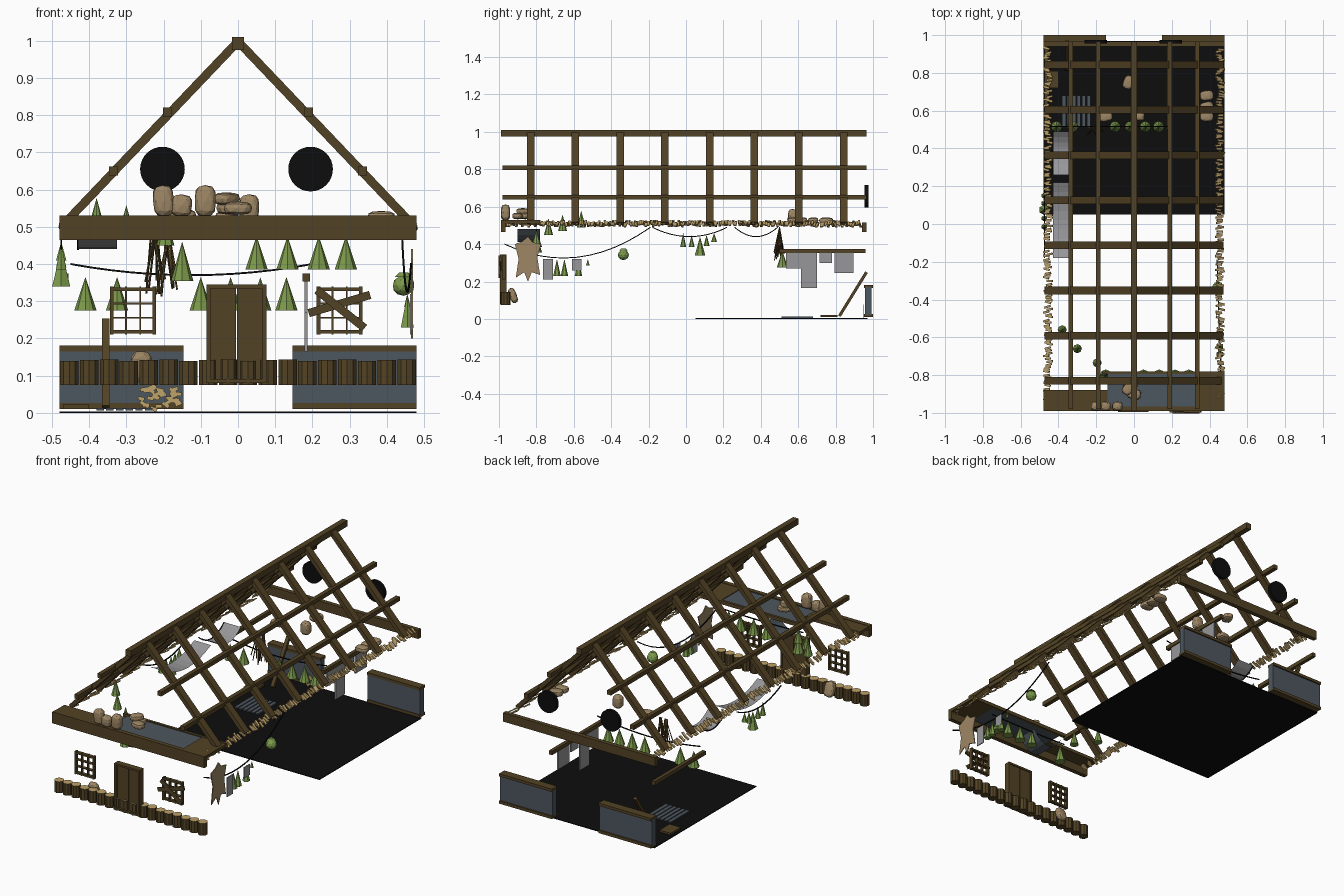
import bpy, bmesh, math, random
from mathutils import Vector, Matrix, Euler

random.seed(4)
old = bpy.data.objects.get("Cube")
if old:
    bpy.data.objects.remove(old)


def material(name, r, g, b):
    m = bpy.data.materials.new(name)
    m.use_nodes = True
    m.diffuse_color = (r, g, b, 1)
    m.node_tree.nodes["Principled BSDF"].inputs["Base Color"].default_value = (r, g, b, 1)
    return m


WOOD = material("dark timber", .085, .055, .018)
BLACK = material("black", .004, .004, .004)
SLATE = material("slate", .075, .095, .115)
CLOTH = material("grey cloth", .31, .31, .32)
SACK = material("sackcloth", .34, .24, .13)
STRAW = material("straw", .52, .36, .14)
GREEN = material("leaf green", .2, .32, .07)


class Part:
    """Collects simple solids into one named object."""

    def __init__(self, name, *mats):
        self.name, self.mats, self.bm = name, mats, bmesh.new()

    def box(self, x0, x1, y0, y1, z0, z1):
        lo, hi = Vector((x0, y0, z0)), Vector((x1, y1, z1))
        m = Matrix.Translation((lo + hi) / 2) @ Matrix.Diagonal((hi - lo).to_4d())
        bmesh.ops.create_cube(self.bm, size=1, matrix=m)

    def beam(self, a, b, w, h):
        a, b = Vector(a), Vector(b)
        rot = (b - a).to_track_quat('Y', 'Z').to_matrix().to_4x4()
        m = Matrix.Translation((a + b) / 2) @ rot @ Matrix.Diagonal((w, (b - a).length, h, 1))
        bmesh.ops.create_cube(self.bm, size=1, matrix=m)

    def cone(self, x, y, z, r, top, h, n=8):
        m = Matrix.Translation((x, y, z + h / 2))
        bmesh.ops.create_cone(self.bm, cap_ends=True, segments=n, radius1=r, radius2=top, depth=h, matrix=m)

    def blob(self, loc, size, rot=(0, 0, 0), power=.65):
        made = bmesh.ops.create_icosphere(self.bm, subdivisions=2, radius=1)["verts"]
        m = Matrix.Translation(loc) @ Euler(rot).to_matrix().to_4x4()
        for v in made:
            v.co = m @ Vector([math.copysign(abs(c) ** power, c) * s / 2 for c, s in zip(v.co, size)])

    def rope(self, pts, w=.005):
        for a, b in zip(pts, pts[1:]):
            self.beam(a, b, w, w)

    def swag(self, x0, x1, y0, y1, z, dip, along_y=True):
        n = 8
        made = bmesh.ops.create_grid(self.bm, x_segments=n, y_segments=n, size=1)["verts"]
        for v in made:
            u, w, _ = v.co
            t = w if along_y else u
            v.co = ((x0 + x1 + u * (x1 - x0)) / 2, (y0 + y1 + w * (y1 - y0)) / 2, z - dip * (1 - t * t))

    def done(self):
        me = bpy.data.meshes.new(self.name)
        self.bm.to_mesh(me)
        self.bm.free()
        for m in self.mats:
            me.materials.append(m)
        ob = bpy.data.objects.new(self.name, me)
        bpy.context.scene.collection.objects.link(ob)
        return ob


def sag(a, b, dip, n=12):
    a, b = Vector(a), Vector(b)
    return [a.lerp(b, i / n) - Vector((0, 0, dip * 4 * (i / n) * (1 - i / n))) for i in range(n + 1)]


# Roof frame: rafters, purlins and ridge
p = Part("rafters", WOOD)
for i in range(8):
    y = -.83 + i * .239
    for s in (-1, 1):
        p.beam((s * .465, y, .51), (0, y, .998), .04, .023)
p.done()
p = Part("purlins", WOOD)
p.box(-.016, .016, -.99, .965, .975, 1.01)
for s in (-1, 1):
    for x, z in ((.19, .808), (.335, .65)):
        p.box(s * x - .012, s * x + .012, -.98, .965, z - .012, z + .012)
p.done()

# Eave beams across both gables
p = Part("gable_beams", WOOD)
p.box(-.48, .48, -.99, -.965, .465, .53)
p.box(-.48, .48, .94, .965, .465, .515)
p.done()

# Straw fringe under both slopes
p = Part("straw_fringe", STRAW)
for s in (-1, 1):
    for i in range(130):
        y = -.96 + 1.9 * i / 130
        x, z = .43 + random.random() * .02, .512 + random.random() * .015
        p.beam((s * x, y, z), (s * (x + .03), y + random.uniform(-.01, .01), z - .02), .012, .006)
p.done()

# Loft platform above the entrance
p = Part("loft_frame", WOOD)
p.box(-.48, -.14, -.98, -.88, .51, .528)
p.box(.33, .48, -.98, -.78, .51, .528)
p.box(-.17, .48, -.795, -.78, .51, .53)
p.done()
p = Part("loft_deck", SLATE)
p.box(-.14, .33, -.97, -.79, .512, .524)
p.swag(-.14, .05, -.9, -.78, .48, .07, False)
p.done()

# Palisade of short logs with pale tops
p = Part("log_fence", WOOD, STRAW)
for i in range(18):
    p.cone(-.453 + i * .0533, -.965, .075, .026, .026, .065 + (i % 3) * .002, 10)
ob = p.done()
for f in ob.data.polygons:
    f.material_index = int(f.normal.z > .5)

# Door with frame and two leaves
p = Part("door", WOOD)
p.box(-.075, -.006, -.98, -.965, .085, .335)
p.box(-.003, .066, -.98, -.965, .085, .335)
for x in (-.085, .065):
    p.box(x, x + .011, -.995, -.96, .08, .345)
for z in (.08, .334):
    p.box(-.085, .076, -.994, -.96, z, z + .011)
p.done()

# Lattice windows
p = Part("windows", WOOD)
for cx in (-.282, .273):
    for k in range(4):
        t = (k - 1.5) * .038
        w = .005 if k in (0, 3) else .0022
        p.box(cx + t - w, cx + t + w, -.985, -.965, .21, .34)
        p.box(cx - .062, cx + .062, -.985, -.965, .275 + t - w, .275 + t + w)
p.beam((.19, -.992, .268), (.355, -.992, .317), .01, .022)
p.beam((.212, -.997, .33), (.34, -.997, .228), .01, .022)
p.done()

# Ground floor and rear low walls
p = Part("floor", BLACK)
p.box(-.48, .48, .05, .97, 0, .004)
p.done()
walls, rails = Part("low_walls", SLATE), Part("wall_rails", WOOD)
for x in (-.48, .147):
    walls.box(x, x + .333, .957, .992, .02, .17)
    for z in (.01, .165):
        rails.box(x, x + .333, .953, 1, z, z + .016)
walls.done()
rails.done()

# Gable discs
p = Part("gable_discs", BLACK)
for x in (-.203, .195):
    m = Matrix.Translation((x, .965, .655)) @ Matrix.Rotation(math.pi / 2, 4, 'X')
    bmesh.ops.create_cone(p.bm, cap_ends=True, segments=32, radius1=.06, radius2=.06, depth=.02, matrix=m)
p.done()

# Drying poles, leaning plank and floor mat
p = Part("poles_and_plank", WOOD)
for x in (-.465, .183):
    p.box(x - .01, x + .01, .5, .96, .353, .375)
p.beam((-.355, .82, .015), (-.355, .965, .25), .02, .016)
p.box(-.47, -.4, .72, .81, .01, .022)
p.done()
p = Part("floor_grate", SLATE)
for i in range(6):
    p.box(-.38 + i * .026, -.36 + i * .026, .51, .68, .006, .013)
p.done()

# Hanging laundry and slung cloths
p = Part("laundry", CLOTH)
for y, w, low in ((.535, .08, .27), (.615, .085, .165), (.715, .065, .3), (.795, .1, .245)):
    p.box(.179, .187, y, y + w, low, .37)
for y, w, low in ((-.765, .055, .21), (-.61, .05, .26)):
    p.box(.462, .467, y, y + w, low, .32)
p.swag(-.43, -.325, -.18, .22, .49, .05)
p.swag(-.43, -.325, .26, .49, .49, .05)
p.done()

# Ropes
p = Part("ropes", BLACK)
p.rope(sag((.465, -.97, .4), (.44, -.19, .49), .115))
p.rope(sag((-.475, -.18, .49), (-.475, .22, .49), .05))
p.rope(sag((-.43, .26, .49), (-.43, .49, .49), .05))
p.rope(sag((-.45, .515, .4), (.2, .515, .4), .03))
p.rope(sag((-.18, -.8, .475), (.33, -.8, .475), .005))
p.done()

# Stretched hide
p = Part("hide", SACK)
outline = [(-.07, .4), (-.03, .415), (0, .44), (.025, .41), (.07, .4), (.05, .33),
           (.065, .235), (.02, .25), (0, .2), (-.02, .25), (-.065, .22), (-.05, .32)]
front = p.bm.faces.new([p.bm.verts.new((.47, -.845 + y, z)) for y, z in outline])
grown = bmesh.ops.extrude_face_region(p.bm, geom=[front])["geom"]
bmesh.ops.translate(p.bm, vec=(-.005, 0, 0), verts=[v for v in grown if isinstance(v, bmesh.types.BMVert)])
bmesh.ops.recalc_face_normals(p.bm, faces=p.bm.faces)
p.done()

# Herb bundles
p = Part("herbs", GREEN)
for x in (.05, .133, .217, .29):
    p.cone(x, -.8, .385, .03, 0, .09)
p.cone(-.15, -.8, .355, .03, 0, .105)
for x in (-.41, -.325, -.1, -.02, .06, .13):
    p.cone(x, .515, .275, .03, 0, .09)
for x, y, z in ((-.38, -.56, .49), (-.3, -.66, .47), (-.195, -.735, .45)):
    p.cone(x, y, z, .024, 0, .088)
for y, z, h in ((-.015, .385, .075), (.03, .385, .065), (.075, .34, .1), (.11, .39, .06), (.15, .41, .05)):
    p.cone(-.475, y, z, .028 if h > .09 else .016, 0, h, 6)
for y in (-.69, -.65, -.575):
    p.cone(.455, y, .23, .02, 0, .09, 6)
p.cone(.455, -.525, .285, .01, 0, .035, 6)
p.blob((.445, -.335, .342), (.06, .06, .055), power=1)
p.cone(.445, -.335, .365, .024, .012, .012)
p.done()

# Twig bundles
p = Part("twigs", WOOD)
for i in range(22):
    x = -.225 if i % 2 else -.19
    a = (x + random.uniform(-.008, .008), .5, .49)
    p.beam(a, (x + random.uniform(-.035, .035), .5 + random.uniform(-.03, .03), random.uniform(.31, .36)), .004, .004)
p.done()

# Sacks
p = Part("sacks", SACK)
for x, h, tilt in ((-.2, .085, -.1), (-.152, .06, .1), (-.088, .085, 0)):
    p.blob((x, -.965, .527 + h / 2), (.058, .05, h), (0, tilt, 0))
for x, y, z, turn in ((-.02, -.86, .55, .4), (.0, -.9, .55, -.2), (-.03, -.87, .575, .9),
                      (-.03, .75, .525, 1.2), (-.15, .57, .53, .2), (.385, .57, .525, 0),
                      (.385, .62, .525, .2), (.385, .68, .525, .1)):
    p.blob((x, y, z), (.075, .055, .035), (0, 0, turn))
p.blob((.03, .57, .55), (.055, .05, .075))
p.blob((-.26, -.925, .125), (.06, .04, .085), (.35, 0, 0))
p.done()

# Loose straw against the rear wall
p = Part("loose_straw", STRAW)
for i in range(35):
    x, z = random.uniform(-.27, -.165), random.uniform(.012, .07)
    p.beam((x, .95, z), (x + .017, .95, z + random.uniform(-.012, .012)), .004, .01)
p.done()
